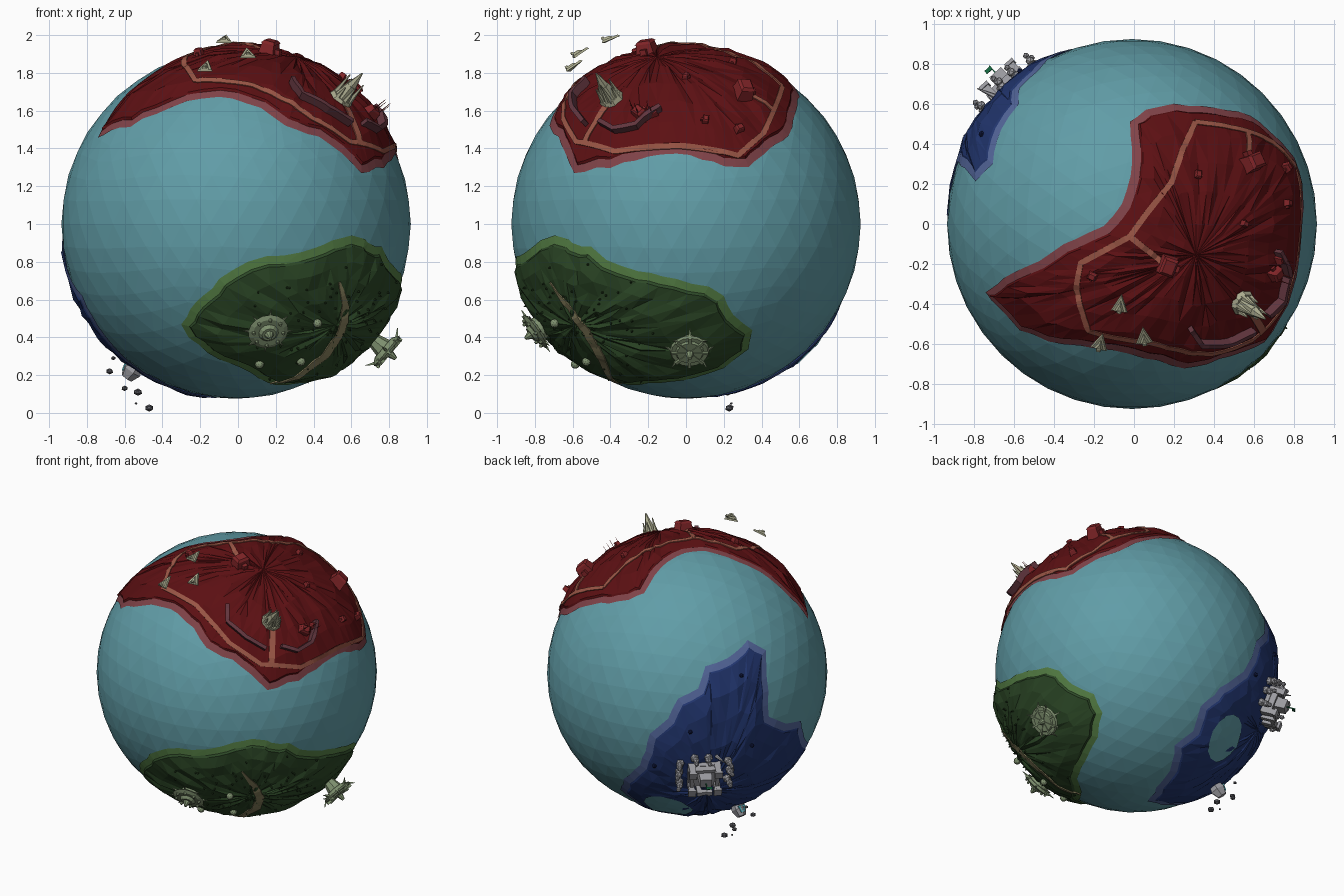
import bpy, bmesh, random
from math import radians, sin, cos, pi, atan2, sqrt
from mathutils import Vector, Matrix
from mathutils.bvhtree import BVHTree

if "Cube" in bpy.data.objects:
    bpy.data.objects.remove(bpy.data.objects["Cube"])
random.seed(4)
C, R = Vector((-.01, 0, 1)), .925
rnd = random.uniform

def mat(name, rgb):
    m = bpy.data.materials.new(name)
    m.diffuse_color = [c ** 2.2 for c in rgb] + [1]
    m.use_nodes = True
    m.node_tree.nodes["Principled BSDF"].inputs["Base Color"].default_value = m.diffuse_color
    return m
OCEAN = mat("ocean", (.38, .61, .65)); CREAM = mat("cream", (.66, .66, .55))
BRICK = mat("brick", (.5, .16, .17)); WALL = mat("wall", (.38, .22, .25))
SAGE = mat("sage", (.5, .57, .44)); STONE = mat("stone", (.6, .6, .62))
ROCK = mat("rock", (.36, .36, .38)); DIRT = mat("dirt", (.6, .34, .28))
SAND = mat("sand", (.55, .52, .38)); TREE = mat("tree", (.13, .2, .11))
FLAG = mat("flag", (.1, .4, .25)); GLASS = mat("glass", (.35, .75, .8)); NAVY = mat("navy", (.1, .13, .28))

def add(name, bm, *mats):
    me = bpy.data.meshes.new(name)
    bm.to_mesh(me); bm.free()
    for m in mats: me.materials.append(m)
    ob = bpy.data.objects.new(name, me)
    bpy.context.collection.objects.link(ob)
    return ob

# directions on the globe, looked up through a view's screen coordinates
def view(az, el, u, v):
    a, e = radians(az), radians(el)
    w = sqrt(max(0, R * R - u * u - v * v))
    return (u * Vector((cos(a), sin(a), 0)) + v * Vector((-sin(a) * sin(e), cos(a) * sin(e), cos(e)))
            + w * Vector((sin(a) * cos(e), -cos(a) * cos(e), sin(e)))).normalized()
F = lambda x, z: view(0, 0, x - C.x, z - 1)
S = lambda y, z: view(90, 0, y, z - 1)
T = lambda x, y: view(0, 90, x - C.x, y)
B = lambda x, y: view(215, 25, (x - 687) / 151, (674 - y) / 151)
U = lambda x, y: view(145, -28, (x - 1138) / 153, (674 - y) / 153)

def frame(d, r=None):
    y = (Vector((0, 0, 1)) - d * d.z).normalized()
    x = y.cross(d)
    m = Matrix((x, y, d)).transposed().to_4x4()
    m.translation = C + d * (r if r else ground(d))
    return m

# ocean
bm = bmesh.new()
bmesh.ops.create_icosphere(bm, subdivisions=4, radius=R, matrix=Matrix.Translation(C))
land_v, land_f = [v.co.copy() for v in bm.verts], [[v.index for v in f.verts] for f in bm.faces]
add("ocean_globe", bm, OCEAN)

# continents: shore outline, pale rim, raised faceted interior
def continent(name, centre, outline, h, rim, land, w=.05):
    M = frame(centre, R).to_3x3()
    pts = []
    for d in outline:
        q = M.transposed() @ d
        pts.append(Vector((q.x, q.y)).normalized() * q.angle(Vector((0, 0, 1))))
    pts.sort(key=lambda p: atan2(p.y, p.x))
    dense = []
    for a, b in zip(pts, pts[1:] + pts[:1]):
        n = max(1, round((b - a).length / .085))
        for i in range(n):
            dense.append(a.lerp(b, i / n) + (Vector((rnd(-.01, .01), rnd(-.01, .01))) if i else Vector((0, 0))))
    N = len(dense)
    def inset(k):
        out = []
        for i, p in enumerate(dense):
            t = (dense[(i + 1) % N] - dense[i - 1]).normalized()
            out.append(p + k * Vector((-t.y, t.x)))
        return out
    inner = inset(w + .012)
    rings = [(dense, .003, 0), (inset(w), .008, .001), (inner, h * .6, .003)]
    rings += [([p * f for p in inner], h, h * .35) for f in (.82, .62, .42, .2)]
    bm = bmesh.new()
    def vert(p, off):
        a = p.length
        k = sin(a) / a if a > 1e-6 else 1
        return bm.verts.new(C + M @ Vector((p.x * k, p.y * k, cos(a))) * (R + off))
    rows = [[vert(p, o + rnd(-j, j)) for p in ps] for ps, o, j in rings]
    for k in range(len(rows) - 1):
        for i in range(N):
            j = (i + 1) % N
            bm.faces.new((rows[k][i], rows[k][j], rows[k + 1][j], rows[k + 1][i])).material_index = int(k > 0)
    c = vert(Vector((0, 0)), h)
    for i in range(N):
        bm.faces.new((rows[-1][i], rows[-1][(i + 1) % N], c)).material_index = 1
    bmesh.ops.triangulate(bm, faces=bm.faces[:])
    bm.verts.index_update()
    base = len(land_v)
    land_v.extend(v.co.copy() for v in bm.verts)
    land_f.extend([v.index + base for v in f.verts] for f in bm.faces)
    add(name, bm, mat(name + "_rim", rim), mat(name + "_land", land))

continent("red_continent", T(.3, -.15), [T(*p) for p in (
    (-.02, .51), (.06, .57), (.2, .6), (.4, .58), (.58, .54), (.7, .44), (.8, .33), (.84, .2), (.84, .02), (.82, -.2),
    (.77, -.4), (.65, -.59), (.48, -.66), (.25, -.72), (.12, -.68), (-.1, -.63), (-.35, -.6), (-.57, -.53), (-.67, -.42),
    (-.74, -.34), (-.65, -.27), (-.53, -.21), (-.35, -.1), (-.15, -.01), (-.06, .1), (-.01, .3))],
    .03, (.5, .27, .29), (.36, .09, .1))
continent("green_continent", F(.5, .48), [F(*p) for p in (
    (-.3, .47), (-.22, .59), (-.1, .71), (.05, .8), (.15, .83), (.33, .85), (.45, .89), (.6, .94), (.67, .92),
    (.2, .15), (.02, .24), (-.16, .32), (-.26, .4))] + [S(*p) for p in (
    (-.6, .9), (-.5, .88), (-.42, .81), (-.25, .75), (-.05, .71), (.12, .67), (.2, .62), (.25, .52), (.35, .44),
    (.33, .34), (.2, .24), (.05, .19), (-.2, .16))], .033, (.34, .5, .28), (.19, .29, .17))
continent("blue_continent", Vector((-.58, .6, -.5)).normalized(), [B(*p) for p in (
    (747, 642), (765, 652), (766, 680), (768, 718), (785, 725), (800, 722), (803, 738), (727, 660), (705, 668), (698, 690),
    (678, 700), (668, 720), (650, 735))] + [F(-.82, .62), F(-.7, .41), F(-.5, .22)] + [U(*p) for p in (
    (1152, 805), (1158, 792), (1170, 775), (1172, 750), (1190, 735), (1196, 710), (1215, 690), (1240, 672))],
    .022, (.33, .4, .6), (.15, .22, .43), .055)

tree = BVHTree.FromPolygons(land_v, land_f)
def ground(d):
    hit = tree.ray_cast(C + d * 2, -d)[0]
    return (hit - C).length if hit else R

# ribbon draped over the ground: roads and walls
def ribbon(name, path, widths, m, h=.006):
    bm, rows = bmesh.new(), []
    pts = []
    for i in range(len(path) - 1):
        n = max(2, round((path[i + 1] - path[i]).length / .03))
        for k in range(n + (i == len(path) - 2)):
            s = (i + k / n) / (len(path) - 1) * (len(widths) - 1)
            j = min(int(s), len(widths) - 2)
            pts.append((path[i].lerp(path[i + 1], k / n).normalized(), widths[j] + (widths[j + 1] - widths[j]) * (s - j)))
    for i, (d, w) in enumerate(pts):
        t = pts[min(i + 1, len(pts) - 1)][0] - pts[max(i - 1, 0)][0]
        side = d.cross(t).normalized() * w / 2
        l, r = (d + side).normalized(), (d - side).normalized()
        rows.append([bm.verts.new(C + q * (ground(q) + o)) for q, o in ((l, -.01), (l, h), (r, h), (r, -.01))])
    for a, b in zip(rows, rows[1:]):
        for k in range(3):
            bm.faces.new((a[k], a[k + 1], b[k + 1], b[k]))
    bm.faces.new(rows[0]); bm.faces.new(rows[-1])
    bmesh.ops.recalc_face_normals(bm, faces=bm.faces[:])
    add(name, bm, m)

def road(name, pts, w=.03): ribbon(name, [T(*p) for p in pts], (w, w), DIRT)
road("red_ring_road", ((.3, .5), (.23, .35), (.18, .2), (.06, .05), (-.02, -.06), (-.26, -.19), (-.28, -.32), (-.22, -.52),
     (.08, -.58), (.38, -.635), (.58, -.57), (.75, -.37), (.82, -.03), (.8, .27), (.68, .4), (.55, .45), (.3, .5)))
road("red_road_hall", ((-.02, -.06), (.13, -.18)))
road("red_road_north", ((.55, .45), (.55, .3)))
road("red_road_tower", ((.63, -.53), (.55, -.4)), .04)
ribbon("green_sand_path", [F(*p) for p in ((.52, .7), (.55, .57), (.53, .45), (.45, .33), (.3, .22), (.17, .16))],
       (.012, .045, .06, .065, .04, .012), SAND)
for i, p in enumerate((((.27, -.5), (.32, -.57), (.45, -.56), (.57, -.51)), ((.63, -.43), (.7, -.36), (.73, -.25), (.69, -.13)))):
    ribbon(f"fort_wall_{i}", [T(*q) for q in p], (.025, .025), WALL, .045)

# primitive helpers in a local frame
def prism(bm, M, loc, sx, sy, h, top=1, seg=4, tilt=None):
    r = sqrt(2) if seg == 4 else 1
    X = M @ Matrix.Translation(loc) @ (tilt or Matrix()) @ Matrix.Translation((0, 0, h / 2)) @ Matrix.Diagonal((sx, sy, 1, 1))
    if seg == 4: X = X @ Matrix.Rotation(pi / 4, 4, 'Z')
    bmesh.ops.create_cone(bm, cap_ends=True, segments=seg, radius1=r, radius2=r * top, depth=h, matrix=X)
def blob(bm, M, loc, r, sub=1, sq=1):
    bmesh.ops.create_icosphere(bm, subdivisions=sub, radius=r,
        matrix=M @ Matrix.Translation(loc) @ Matrix.Rotation(rnd(0, 6), 4, 'Z') @ Matrix.Diagonal((1, 1, sq, 1)))
def spin(a): return Matrix.Rotation(a, 4, 'Z')
def lean(a, t): return spin(a) @ Matrix.Rotation(t, 4, 'Y')

# spire fortress
bm, M = bmesh.new(), frame(T(.53, -.385))
prism(bm, M, (0, 0, -.01), .07, .07, .03, .85, 8)
prism(bm, M, (0, 0, .02), .05, .05, .08, .6, 6)
prism(bm, M, (0, 0, .1), .028, .028, .09, .15, 6)
for k in range(6):
    a = k * pi / 3
    prism(bm, M, (.045 * cos(a), .045 * sin(a), .01), .016, .016, .07 + .03 * (k % 3), .2, 5)
add("spire_fortress", bm, CREAM)

# delta-shaped flyers
for i, p in enumerate(((-.07, -.41, 1.975), (.05, -.57, 1.9), (-.17, -.6, 1.83))):
    v = Vector(p) - C
    bm, M = bmesh.new(), frame(v.normalized(), v.length)
    prism(bm, M, (0, 0, -.005), .05, .065, .012, .85, 3)
    prism(bm, M, (0, -.01, .007), .028, .04, .012, .5, 3)
    prism(bm, M, (0, -.026, .015), .012, .008, .012, .7)
    add(f"delta_flyer_{i}", bm, CREAM)

# red halls and huts
for i, (x, y, s) in enumerate(((.16, -.2, 1), (.56, .29, 1), (.68, -.24, .7), (.73, .27, .45), (.74, .1, .4),
                               (.31, .24, .4), (-.2, -.25, .45), (.53, 0, .35), (.7, -.17, .5))):
    bm, M = bmesh.new(), frame(T(x, y)) @ spin(.5 + i) @ Matrix.Scale(s, 4)
    prism(bm, M, (0, 0, -.02), .055, .045, .075, .75)
    prism(bm, M, (0, 0, .055), .047, .039, .014, .7)
    prism(bm, M, (0, -.045, -.01), .018, .02, .04, .9)
    if i in (2, 8):
        for k in (-1, 1): prism(bm, M, (.03 * k, .02, .05), .004, .004, .13, .3)
    add(f"red_hall_{i}", bm, BRICK)

# saucer settlement
bm, M = bmesh.new(), frame(Vector((.17, -.8, -.57)).normalized())
prism(bm, M, (0, 0, -.01), .06, .06, .04, 1.2, 16)
prism(bm, M, (0, 0, .025), .09, .09, .015, 1.2, 16)
prism(bm, M, (0, 0, .04), .105, .105, .012, .8, 16)
prism(bm, M, (0, 0, .05), .055, .055, .02, .7, 12)
prism(bm, M, (0, 0, .07), .025, .025, .035, .3, 8)
for k in range(8):
    a = k * pi / 4
    prism(bm, M, (.08 * cos(a), .08 * sin(a), .045), .012, .012, .02, .6, 6)
    prism(bm, M, (.1 * cos(a), .1 * sin(a), .035), .006, .006, .035, .2, 4, lean(a, pi / 2))
add("saucer_settlement", bm, SAGE)

# wheel station on a stalk
bm, M = bmesh.new(), frame(Vector((.83, .02, -.7)).normalized())
prism(bm, M, (0, 0, -.02), .035, .035, .09, 1.6, 8)
prism(bm, M, (0, 0, .06), .07, .07, .025, 1.5, 16)
prism(bm, M, (0, 0, .085), .105, .105, .012, .93, 16)
prism(bm, M, (0, 0, .097), .075, .075, .01, .9, 16)
prism(bm, M, (0, 0, .1), .025, .025, .05, .4, 8)
for k in range(8):
    a = k * pi / 4
    prism(bm, M @ spin(a), (.055, 0, .09), .045, .007, .022)
    prism(bm, M, (.09 * cos(a), .09 * sin(a), .08), .008, .008, .05, .2, 4, lean(a, .9 if k % 2 else 2.2))
add("wheel_station", bm, SAGE)

# small domes, shrubs and drifting specks
bm = bmesh.new()
for x, z in ((.4, .5), (.32, .3), (.11, .28)): blob(bm, frame(F(x, z)), (0, 0, .005), .024, 2)
add("small_domes", bm, SAGE)
bm = bmesh.new()
for k in range(70):
    d = (F(.5, .5) + Vector((rnd(-.45, .4), rnd(-.3, .45), rnd(-.25, .28)))).normalized()
    prism(bm, frame(d), (0, 0, -.003), .006, .006, .016, .2, 4)
add("shrubs", bm, TREE)

# grey castle with keep, corner towers, gate and flags
M = frame(Vector((-.65, .72, -.36)).normalized())
bm = bmesh.new()
prism(bm, M, (0, 0, -.02), .11, .1, .04, .95)
prism(bm, M, (0, .03, .02), .045, .04, .1, .85)
for x in (-1, 1):
    prism(bm, M, (.085 * x, 0, .02), .012, .09, .04)
    prism(bm, M, (.035 * x, -.1, -.02), .016, .016, .11)
    for y in (-1, 1):
        prism(bm, M, (.085 * x, .08 * y, 0), .022, .022, .085, .85)
        prism(bm, M, (.085 * x, .08 * y, .085), .026, .026, .018)
prism(bm, M, (0, -.1, .06), .05, .014, .025)
prism(bm, M, (0, .08, .02), .085, .012, .04)
prism(bm, M, (.08, .15, -.01), .014, .014, .1, .2, 6, lean(.6, .5))
add("grey_castle", bm, STONE)
bm = bmesh.new()
prism(bm, M, (0, .03, .12), .003, .003, .06)
prism(bm, M, (.018, .03, .155), .018, .003, .02)
prism(bm, M, (0, -.03, .02), .03, .02, .02, .5)
add("castle_flags", bm, FLAG)
bm = bmesh.new()
for x, y in ((-.16, .11), (-.17, .03), (-.16, -.06), (-.06, .15), (.02, .15), (.16, .11), (.17, .03), (.16, -.06)):
    P = frame((M @ Vector((x, y, 0)) - C).normalized())
    for k, r in enumerate((.03, .024, .017)): blob(bm, P, (rnd(-.008, .008), rnd(-.008, .008), .01 + .032 * k), r)
add("stacked_boulders", bm, STONE)

# crystal pod with glass face
v = Vector((-.57, .2, -.8))
M = frame(v.normalized(), .93)
bm = bmesh.new()
prism(bm, M, (0, 0, -.02), .03, .035, .06, 1.6, 6)
prism(bm, M, (0, 0, .04), .048, .056, .05, .6, 6)
add("pod_hull", bm, STONE)
bm = bmesh.new()
prism(bm, M, (0, .03, .025), .025, .02, .045, .6)
add("pod_window", bm, GLASS)

# floating rocks
bm = bmesh.new()
for x, y, z, r in ((-.68, .2, .22, .02), (-.66, .25, .29, .013), (-.53, .22, .11, .024), (-.47, .23, .026, .024),
                   (-.54, .24, .05, .008), (-.6, .3, .13, .018)):
    blob(bm, Matrix.Translation((x, y, z)), (0, 0, 0), r, 1, .8)
add("floating_rocks", bm, ROCK)
bm = bmesh.new()
for p in ((740, 677), (690, 732), (655, 765), (750, 745)): blob(bm, frame(B(*p)), (0, 0, .004), .016)
add("blue_land_rocks", bm, NAVY)

# lake
bm = bmesh.new()
def lake_vert(a, f):
    u, w = 15 * f * cos(a), 25 * f * sin(a)
    d = U(1222 + u * .9 + w * .4, 738 + u * .4 - w * .9)
    return bm.verts.new(C + d * (ground(d) + .006))
mid, ra, rb = lake_vert(0, 0), *[[lake_vert(k * pi / 7, f) for k in range(14)] for f in (.5, 1)]
for k in range(14):
    j = (k + 1) % 14
    bm.faces.new((mid, ra[k], ra[j])); bm.faces.new((ra[k], rb[k], rb[j], ra[j]))
bmesh.ops.recalc_face_normals(bm, faces=bm.faces[:])
if sum((f.normal.dot(f.calc_center_median() - C) for f in bm.faces)) < 0:
    bmesh.ops.reverse_faces(bm, faces=bm.faces[:])
add("lake", bm, OCEAN)
